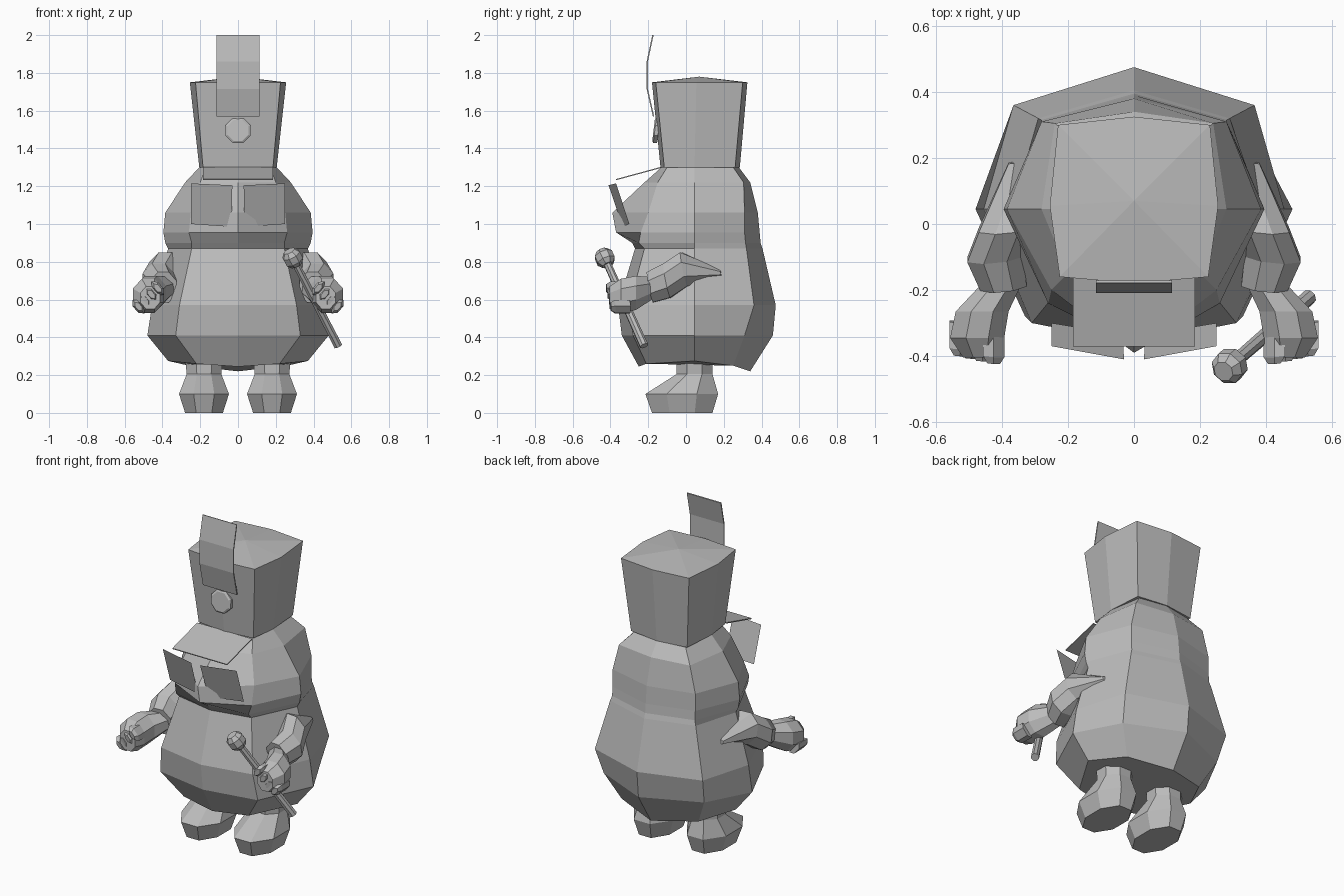
import bpy, bmesh, math
from mathutils import Vector

if "Cube" in bpy.data.objects:
    bpy.data.objects.remove(bpy.data.objects["Cube"])

grey = bpy.data.materials.new("plain_grey")
grey.diffuse_color = (0.5, 0.5, 0.5, 1)
grey.use_nodes = True
grey.node_tree.nodes["Principled BSDF"].inputs["Base Color"].default_value = grey.diffuse_color


def finish(name, bm, mirror=False):
    bmesh.ops.recalc_face_normals(bm, faces=bm.faces)
    me = bpy.data.meshes.new(name)
    bm.to_mesh(me)
    bm.free()
    me.materials.append(grey)
    ob = bpy.data.objects.new(name, me)
    bpy.context.collection.objects.link(ob)
    if mirror:
        ob.modifiers.new("mirror", 'MIRROR')
    return ob


def loft(name, rings, mirror=False, peak=None):
    """Skin matching rings of points; close both ends (optionally with a raised peak)."""
    bm = bmesh.new()
    loops = [[bm.verts.new(p) for p in r] for r in rings]
    n = len(loops[0])
    for a, b in zip(loops, loops[1:]):
        for i in range(n):
            j = (i + 1) % n
            bm.faces.new((a[i], a[j], b[j], b[i]))
    bm.faces.new(loops[0])
    if peak:
        tip = bm.verts.new(peak)
        for i in range(n):
            bm.faces.new((loops[-1][i], loops[-1][(i + 1) % n], tip))
    else:
        bm.faces.new(loops[-1])
    return finish(name, bm, mirror)


def body_ring(z, back, bcx, bcy, sx, fcx, fcy, front, side_y=0.045):
    """Eight-point symmetric outline: back, back corners, sides, front corners, front."""
    half = [(bcx, bcy), (sx, side_y), (fcx, fcy)]
    pts = [(0, back)] + half + [(0, front)] + [(-x, y) for x, y in reversed(half)]
    return [(x, y, z) for x, y in pts]


def oval(center, u, v, n=8):
    """Polygon ring around center spanned by half-axis vectors u and v."""
    c, u, v = Vector(center), Vector(u), Vector(v)
    k = 1 / math.cos(math.pi / n)
    return [c + (u * math.cos(t) + v * math.sin(t)) * k
            for t in (2 * math.pi * (i + 0.5) / n for i in range(n))]


def sheet(name, rows, mirror=False, thick=0):
    """Thin sheet through pairs of edge points."""
    bm = bmesh.new()
    vs = [[bm.verts.new(p) for p in r] for r in rows]
    for a, b in zip(vs, vs[1:]):
        bm.faces.new((a[0], a[1], b[1], b[0]))
    ob = finish(name, bm, mirror)
    if thick:
        mod = ob.modifiers.new("thickness", 'SOLIDIFY')
        mod.thickness, mod.offset = thick, 0
    return ob


def rod(name, stations, n=8):
    """Round bar through (point, radius) stations."""
    axis = (Vector(stations[-1][0]) - Vector(stations[0][0])).normalized()
    u = axis.cross((0, 1, 0)).normalized()
    v = axis.cross(u)
    return loft(name, [oval(p, u * r, v * r, n) for p, r in stations])


# Body with overhanging snout and round belly; the underside dips toward the middle
bottom = body_ring(0, 0.34, 0.26, 0.25, 0.37, 0.22, -0.21, -0.25)
heights = (0.22, 0.25, 0.275, 0.26, 0.245, 0.26, 0.275, 0.25)
bottom = [(x, y, z) for (x, y, _), z in zip(bottom, heights)]
loft("body", [
    bottom,
    body_ring(0.41, 0.46, 0.34, 0.31, 0.48, 0.33, -0.28, -0.34),
    body_ring(0.57, 0.475, 0.365, 0.36, 0.455, 0.31, -0.30, -0.36),
    body_ring(0.87, 0.405, 0.29, 0.32, 0.37, 0.245, -0.22, -0.27),
    body_ring(0.90, 0.395, 0.28, 0.315, 0.385, 0.245, -0.25, -0.285),
    body_ring(0.955, 0.39, 0.28, 0.31, 0.395, 0.26, -0.24, -0.37),
    body_ring(1.06, 0.38, 0.28, 0.31, 0.385, 0.25, -0.20, -0.39),
    body_ring(1.22, 0.34, 0.24, 0.305, 0.28, 0.20, -0.15, -0.22),
    body_ring(1.30, 0.28, 0.17, 0.25, 0.205, 0.17, -0.10, -0.13),
])

# Tall flared hat with shallow peaked top
loft("hat", [
    body_ring(1.30, 0.285, 0.19, 0.26, 0.205, 0.185, -0.115, -0.135),
    body_ring(1.75, 0.325, 0.23, 0.30, 0.255, 0.225, -0.16, -0.18, 0.055),
], peak=(0, 0.07, 1.78))

# Hat visor, plume and badge
sheet("visor", [[(-0.185, -0.13, 1.30), (0.185, -0.13, 1.30)],
                [(-0.185, -0.37, 1.235), (0.185, -0.37, 1.235)]], thick=0.006)
sheet("plume", [[(-0.115, y, z), (0.115, y, z)] for y, z in
                ((-0.172, 1.57), (-0.205, 1.715), (-0.205, 1.86), (-0.175, 2.0))], thick=0.007)
loft("badge", [oval((0, y, 1.495), (r, 0, 0), (0, 0.12 * r, r))
               for y, r in ((-0.145, 0.066), (-0.165, 0.066), (-0.172, 0.055))])

# Pair of tilted square lenses in front of the face
sheet("lens", [[(0.03, -0.41, 1.205), (0.25, -0.37, 1.215)],
               [(0.035, -0.335, 0.985), (0.25, -0.30, 1.00)]], mirror=True)

# Feet with sloping toes: height, half width, front, back
loft("foot", [oval((0.18, (f + b) / 2, z), (w, 0, 0), (0, (b - f) / 2, 0))
              for z, w, f, b in ((0, 0.1, -0.18, 0.14), (0.10, 0.132, -0.215, 0.17),
                                 (0.205, 0.092, -0.05, 0.14), (0.30, 0.10, -0.05, 0.14))],
     mirror=True)

# Sleeves and fists: x, y, z, half width, half height, tilted across the arm
sleeve = ((0.32, 0.19, 0.74, 0.06, 0.02), (0.385, -0.01, 0.76, 0.085, 0.09),
          (0.42, -0.10, 0.70, 0.085, 0.09), (0.395, -0.19, 0.665, 0.07, 0.08))
loft("sleeve", [oval((x, y, z), (w, -0.1 * w, 0), (0, -0.2 * h, h)) for x, y, z, w, h in sleeve],
     mirror=True)
fist = ((0.40, -0.18, 0.66, 0.06, 0.06), (0.46, -0.265, 0.635, 0.08, 0.09),
        (0.475, -0.345, 0.62, 0.082, 0.09), (0.465, -0.405, 0.61, 0.052, 0.06))
loft("fist", [oval((x, y, z), (w, 0, 0), (0, 0, h)) for x, y, z, w, h in fist], mirror=True)

# Curled fingers stacked along the grip
along, across = Vector((0.026, 0.006, -0.025)), Vector((0.024, 0, 0.027))
for i in range(4):
    c = Vector((0.425, -0.37, 0.66)) + along * 1.3 * i
    loft("finger", [oval(c + Vector((0, dy, 0)), along * 0.62 * s, across * s * 1.15, 6)
                    for dy, s in ((0.05, 1), (-0.03, 1), (-0.052, 0.6))], mirror=True)

# Baton with knobbed head held in one fist
tip, end = Vector((0.29, -0.43, 0.82)), Vector((0.53, -0.222, 0.355))
d = (end - tip).normalized()
rod("baton", [(tip, 0.019), (end, 0.022)])
rod("baton_head", [(tip - d * 0.045, 0.03), (tip - d * 0.02, 0.048),
                   (tip + d * 0.02, 0.048), (tip + d * 0.045, 0.03)])
